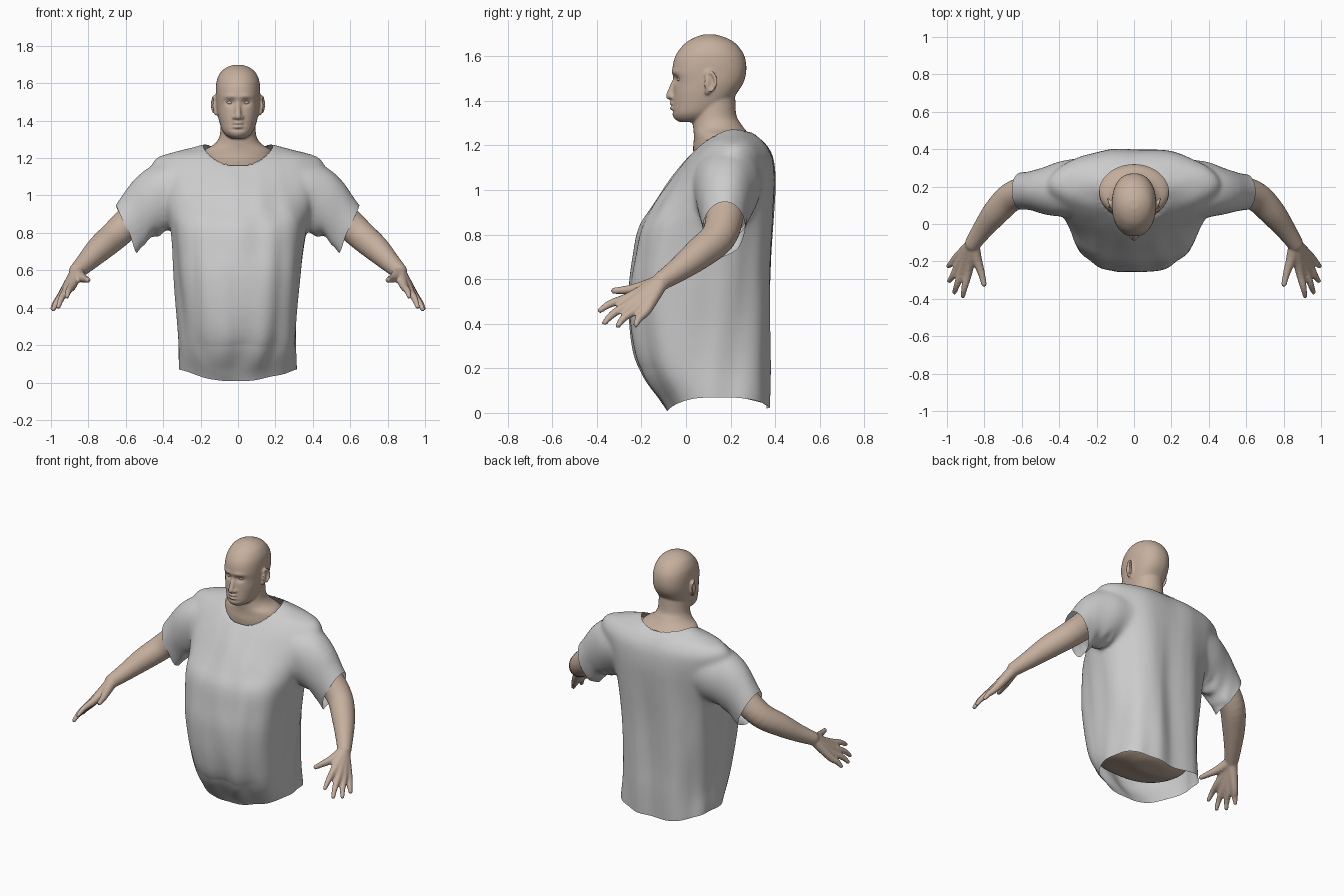
import bpy, bmesh
from math import sin, cos, pi, exp, copysign
from mathutils import Vector, Matrix, noise

if "Cube" in bpy.data.objects:
    bpy.data.objects.remove(bpy.data.objects["Cube"])

skin = bpy.data.materials.new("skin")
skin.diffuse_color = (0.56, 0.43, 0.34, 1)
skin.use_nodes = True
skin.node_tree.nodes["Principled BSDF"].inputs["Base Color"].default_value = skin.diffuse_color


def skin_rings(bm, rings):
    """Bridge rings of points into a closed, capped shell."""
    vs = [[bm.verts.new(p) for p in r] for r in rings]
    n = len(vs[0])
    for a, b in zip(vs, vs[1:]):
        for i in range(n):
            bm.faces.new((a[i], a[(i + 1) % n], b[(i + 1) % n], b[i]))
    bm.faces.new(vs[0][::-1])
    bm.faces.new(vs[-1])


def spline(rows, steps=5):
    """Smoothly interpolate rows of numbers (Catmull-Rom)."""
    out = []
    for i in range(len(rows) - 1):
        q = [rows[max(0, min(len(rows) - 1, i + k))] for k in (-1, 0, 1, 2)]
        for s in range(steps):
            t = s / steps
            out.append([b + .5 * t * (c - a + t * (2 * a - 5 * b + 4 * c - d + t * (3 * (b - c) + d - a)))
                        for a, b, c, d in zip(*q)])
    return out + [list(rows[-1])]


def loft(bm, rows, n=64, inset=0.0):
    """Horizontal super-ellipse sections: z, front y, back y, half width, exponent."""
    rings = []
    for z, f, b, w, e in spline(rows):
        f, b, w = f + inset, b - inset, w - inset
        ring = []
        for i in range(n):
            c, s = cos(2 * pi * i / n), sin(2 * pi * i / n)
            ring.append((w * copysign(abs(c) ** (2 / e), c),
                         (f + b) / 2 + (b - f) / 2 * copysign(abs(s) ** (2 / e), s), z))
        rings.append(ring)
    skin_rings(bm, rings)


def ball(bm, loc, size, rot=None):
    m = Matrix.Translation(loc) @ (rot or Matrix()) @ Matrix.Diagonal((*size, 1))
    bmesh.ops.create_uvsphere(bm, u_segments=20, v_segments=12, radius=1, matrix=m)


def tube(bm, path, side=1, n=24, tip=True):
    """Smooth tube along (x, y, z, r_across, r_up) points, mirrored by side = -1."""
    path = spline([(*p[:4], p[-1]) for p in path], 4)
    pts = [Vector((p[0] * side, p[1], p[2])) for p in path]
    rings = []
    for i, p in enumerate(pts):
        d = (pts[min(i + 1, len(pts) - 1)] - pts[max(i - 1, 0)]).normalized()
        u = Vector((0, 1, 0))
        u = (u - d * u.dot(d)).normalized()
        v = d.cross(u)
        a, b = path[i][3], path[i][4]
        rings.append([p + u * a * cos(2 * pi * k / n) + v * b * sin(2 * pi * k / n) for k in range(n)])
    skin_rings(bm, rings)
    if tip:
        ball(bm, pts[-1], (path[-1][3],) * 3)


def finish(name, bm, voxel=0, smooth=0, mat=None, sculpt=None):
    """Make an object, fuse its shells, then reshape the fused mesh."""
    bmesh.ops.recalc_face_normals(bm, faces=bm.faces)
    me = bpy.data.meshes.new(name)
    bm.to_mesh(me)
    bm.free()
    ob = bpy.data.objects.new(name, me)
    bpy.context.collection.objects.link(ob)
    if voxel:
        m = ob.modifiers.new("fuse", 'REMESH')
        m.mode, m.voxel_size = 'VOXEL', voxel
        s = ob.modifiers.new("relax", 'SMOOTH')
        s.factor, s.iterations = 0.5, smooth
        dg = bpy.context.evaluated_depsgraph_get()
        ob.data = bpy.data.meshes.new_from_object(ob.evaluated_get(dg))
        ob.modifiers.clear()
    if sculpt:
        b2 = bmesh.new()
        b2.from_mesh(ob.data)
        sculpt(b2)
        b2.to_mesh(ob.data)
        b2.free()
    ob.data.polygons.foreach_set("use_smooth", [True] * len(ob.data.polygons))
    if mat:
        ob.data.materials.clear()
        ob.data.materials.append(mat)


# Torso profile shared by the shirt and the body inside it
TORSO = [(-.06, .0, .375, .307, 2.8), (.07, -.085, .38, .312, 2.7), (.2, -.203, .384, .31, 2.6),
         (.35, -.247, .382, .317, 2.6), (.55, -.257, .386, .333, 2.6), (.7, -.237, .392, .345, 2.6),
         (.83, -.21, .4, .365, 2.5), (.92, -.155, .406, .392, 2.3), (1.02, -.09, .412, .425, 2.1),
         (1.1, -.03, .409, .452, 2.0), (1.16, .02, .396, .462, 1.95), (1.21, .065, .365, .42, 1.9),
         (1.245, .105, .325, .29, 2), (1.275, .15, .27, .18, 2)]


# Shirt: torso plus sleeves, fused, then opened at the hem, sleeves and neck
def open_shirt(bm):
    def cut(co, no, test):
        fs = [f for f in bm.faces if test(f.calc_center_median())]
        geom = {g for f in fs for g in (*f.verts, *f.edges, f)}
        bmesh.ops.bisect_plane(bm, geom=list(geom), plane_co=co, plane_no=no, clear_outer=True)
    cut((0, 0, .07), (0, 0, -1), lambda c: c.z < .2)
    for s in (1, -1):
        cut((.645 * s, 0, .93), (.91 * s, 0, -.41), lambda c: c.x * s > .46 and c.z > .55)

    def ell(v):
        return ((v.co.x / .185) ** 2 + ((v.co.y - .17) / .147) ** 2) ** .5
    bmesh.ops.delete(bm, geom=[v for v in bm.verts if v.co.z > 1.08 and ell(v) < 1], context='VERTS')
    bm.normal_update()
    for v in bm.verts:
        x, y, z = v.co
        if z > 1.08 and v.is_boundary:
            k = 1 / ell(v)
            v.co.x, v.co.y = x * k, .17 + (y - .17) * k
            continue
        # long soft folds, hollow spine, drooping hem, slack under the sleeves
        low = max(0, min(1, (1.15 - z) / .5))
        n = noise.noise(Vector((x * 9, y * 9, z * 1.6)))
        v.co += v.normal * n * (.004 + .013 * low)
        if y > .25:
            v.co.y -= .016 * exp(-(x / .1) ** 2)
        if z < .2:
            v.co.z -= (.2 - z) / .13 * (.065 if y < .15 else .05) * max(0, 1 - (x / .31) ** 2)
        if abs(x) > .38:
            slack = max(0, min(1, (.88 - z) / .12))
            v.co.z += slack * .028 * noise.noise(Vector((abs(x) * 18, y * 12, 4)))


bm = bmesh.new()
loft(bm, TORSO)
for side in (1, -1):
    tube(bm, [(.22, .19, 1.05, .17, .155), (.35, .185, 1.01, .155, .18), (.45, .18, .955, .13, .17),
              (.54, .175, .88, .108, .137), (.61, .172, .80, .098, .122), (.70, .17, .69, .092, .118)],
         side, 40, False)
finish("shirt", bm, .013, 12, sculpt=open_shirt)

# Body under the shirt
bm = bmesh.new()
loft(bm, [(.09, .08, .28, .15, 2.2), (.13, -.02, .345, .26, 2.4)] + TORSO[2:12], inset=.035)
finish("torso", bm, .02, 4, skin)

# Arms with hands
KNUCKLES = [((.885, -.25, .52), (.905, -.335, .492), (.915, -.386, .460)),
            ((.915, -.24, .495), (.944, -.32, .45), (.960, -.365, .405)),
            ((.935, -.215, .475), (.967, -.275, .43), (.988, -.305, .392)),
            ((.943, -.175, .465), (.975, -.21, .425), (.992, -.225, .395))]
for side, name in ((1, "left_arm"), (-1, "right_arm")):
    bm = bmesh.new()
    tube(bm, [(.42, .18, 1.03, .085), (.55, .175, .89, .085), (.655, .145, .79, .079),
              (.74, .06, .715, .071), (.81, -.03, .645, .055), (.862, -.105, .595, .043)], side)
    for base, mid, end in KNUCKLES:
        tube(bm, [(.862, -.105, .595, .034), (*base, .024), (*mid, .018), (*end, .013)], side, 14)
    tube(bm, [(.86, -.11, .59, .035), (.84, -.19, .565, .028), (.817, -.26, .553, .02),
              (.802, -.322, .548, .015)], side, 14)
    finish(name, bm, .008, 3, skin)


# Head and neck
def carve_face(bm):
    for v in bm.verts:
        x, y, z = abs(v.co.x), v.co.y, v.co.z
        if y < .02:
            v.co.y += .016 * exp(-((x - .042) / .026) ** 2 - ((z - 1.497) / .018) ** 2)
            v.co.y += .007 * exp(-(x / .032) ** 4 - ((z - 1.377) / .005) ** 2)
            v.co.y -= .006 * exp(-((x - .04) / .035) ** 2 - ((z - 1.53) / .012) ** 2)
            v.co.y += .006 * exp(-(x / .04) ** 2 - ((z - 1.352) / .008) ** 2)


bm = bmesh.new()
loft(bm, [(1.10, .04, .33, .21, 2), (1.18, .032, .325, .2, 2), (1.225, .035, .308, .19, 2),
          (1.25, .035, .285, .168, 2), (1.272, .033, .265, .13, 2), (1.30, .03, .245, .106, 2),
          (1.34, .03, .225, .095, 2), (1.45, .03, .22, .09, 2)])
loft(bm, [(1.305, -.03, .06, .035, 2), (1.320, -.052, .11, .062, 2), (1.345, -.062, .15, .083, 2.1),
          (1.38, -.06, .19, .096, 2.2), (1.43, -.057, .225, .108, 2.3), (1.48, -.055, .257, .115, 2.3),
          (1.53, -.061, .27, .118, 2.3), (1.58, -.055, .268, .118, 2.2), (1.62, -.037, .253, .112, 2.1),
          (1.66, -.002, .22, .092, 2), (1.685, .04, .175, .06, 2), (1.698, .08, .13, .025, 2)])
tube(bm, [(0, -.046, 1.50, .013), (0, -.06, 1.46, .015), (0, -.074, 1.422, .017)])
ball(bm, (0, -.058, 1.387), (.03, .017, .010))
ball(bm, (0, -.058, 1.367), (.026, .016, .010))
for s in (1, -1):
    ball(bm, (.018 * s, -.058, 1.418), (.014, .017, .012))
    # ear: tilted disc with a rim of beads and a lobe
    tilt = Matrix.Rotation(.45 * s, 4, 'Z') @ Matrix.Rotation(-.2, 4, 'X')
    ball(bm, (.121 * s, .108, 1.485), (.010, .029, .045), tilt)
    for k in range(14):
        t = -1.3 + k * .28
        ball(bm, (.129 * s + .009 * s * cos(t), .108 + .025 * cos(t), 1.487 + .042 * sin(t)), (.008,) * 3)
    ball(bm, (.121 * s, .095, 1.442), (.009, .012, .014))
finish("head", bm, .0065, 4, skin, carve_face)

# Eyes
bm = bmesh.new()
for s in (1, -1):
    ball(bm, (.042 * s, -.019, 1.497), (.023, .021, .014))
finish("eyes", bm, mat=skin)
